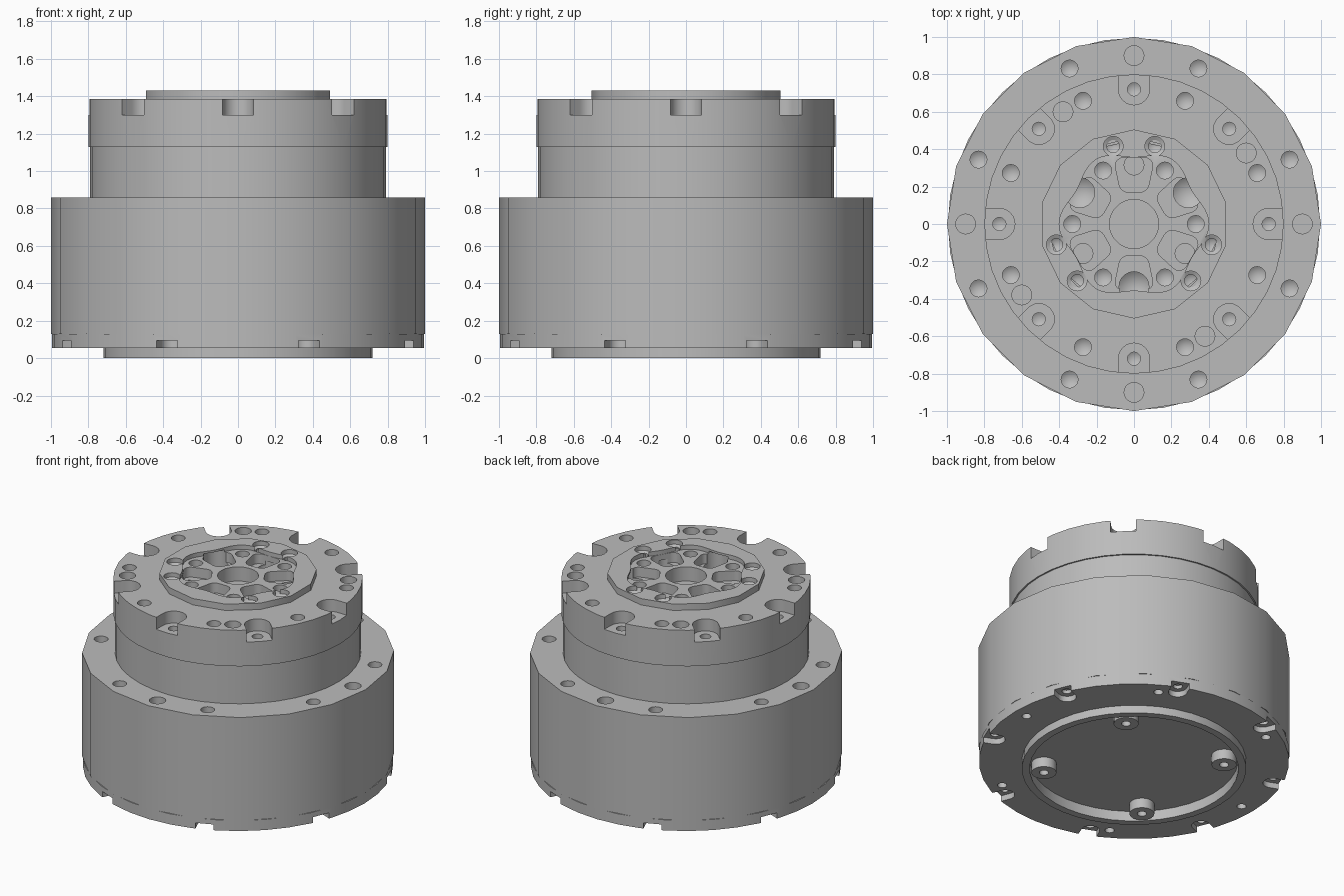
import bpy, bmesh, math
from math import cos, sin, radians, tau
from mathutils import Vector
from mathutils.geometry import convex_hull_2d

if "Cube" in bpy.data.objects:
    bpy.data.objects.remove(bpy.data.objects["Cube"])

metal = bpy.data.materials.new("machined grey")
metal.use_nodes = True
GREY = (0.5, 0.5, 0.5, 1)
metal.diffuse_color = GREY
metal.node_tree.nodes["Principled BSDF"].inputs["Base Color"].default_value = GREY


def polar(radius, degrees):
    a = radians(degrees)
    return Vector((radius * cos(a), radius * sin(a)))


def lathe(bm, profile, sides, centre=(0, 0), phase=0, closed=False):
    """Turn an (r, z) profile about a vertical axis."""
    rings = []
    for r, z in profile:
        count = sides if r > 0 else 1
        rings.append([bm.verts.new((centre[0] + r * cos(phase + tau * i / sides),
                                    centre[1] + r * sin(phase + tau * i / sides), z))
                      for i in range(count)])
    pairs = list(zip(rings, rings[1:]))
    if closed:
        pairs.append((rings[-1], rings[0]))
    for a, b in pairs:
        for i in range(sides):
            j = (i + 1) % sides
            loop = [a[i % len(a)], a[j % len(a)], b[j % len(b)], b[i % len(b)]]
            bm.faces.new(list(dict.fromkeys(loop)))


def prism(bm, outline, z0, z1):
    low = [bm.verts.new((p[0], p[1], z0)) for p in outline]
    high = [bm.verts.new((p[0], p[1], z1)) for p in outline]
    bm.faces.new(low[::-1])
    bm.faces.new(high)
    for i in range(len(low)):
        j = (i + 1) % len(low)
        bm.faces.new((low[i], low[j], high[j], high[i]))


def rounded(bm, discs, degrees, z0, z1):
    """Prism around discs given as (radial, sideways, radius)."""
    pts = []
    for u, v, r in discs:
        for i in range(24):
            x, y = u + r * cos(tau * i / 24), v + r * sin(tau * i / 24)
            pts.append(polar(x, degrees) + polar(y, degrees + 90))
    prism(bm, [pts[i] for i in convex_hull_2d(pts)], z0, z1)


def drill(bm, radius, reach, angles, start, end, tip=0.0):
    """Round holes on a bolt circle, with an optional conical tip."""
    for a in angles:
        lathe(bm, [(0, start), (radius, start), (radius, end), (0, end + tip)],
              20, polar(reach, a))


def finish(bm, name):
    bmesh.ops.recalc_face_normals(bm, faces=bm.faces[:])
    mesh = bpy.data.meshes.new(name)
    bm.to_mesh(mesh)
    bm.free()
    obj = bpy.data.objects.new(name, mesh)
    bpy.context.collection.objects.link(obj)
    mesh.materials.append(metal)
    return obj


def select(obj):
    bpy.ops.object.select_all(action='DESELECT')
    obj.select_set(True)
    bpy.context.view_layer.objects.active = obj


def cut(obj, bm):
    tool = finish(bm, "cutter")
    tool.hide_render = True
    mod = obj.modifiers.new("cut", 'BOOLEAN')
    mod.operation = 'DIFFERENCE'
    mod.solver = 'EXACT'
    mod.object = tool
    select(obj)
    bpy.ops.object.modifier_apply(modifier=mod.name)
    bpy.data.objects.remove(tool)


def turned(name, profile, sides, phase=0, closed=False):
    bm = bmesh.new()
    lathe(bm, profile, sides, phase=phase, closed=closed)
    return finish(bm, name)


quarters = range(0, 360, 90)
eighths = range(0, 360, 45)
sixths = range(0, 360, 60)
thirds = range(90, 450, 120)
half_eighths = [a + 22.5 for a in eighths]

# Main housing with bolt and pin holes in its shoulder
housing = turned("housing", [(0, .13), (1, .13), (1, .86), (0, .86)], 20)
bm = bmesh.new()
drill(bm, .045, .9, half_eighths, .9, .76, -.03)
drill(bm, .053, .9, quarters, .9, .78)
cut(housing, bm)

# Neck between housing and flange
neck = turned("neck", [(0, .86), (.79, .86), (.79, 1.13), (0, 1.13)], 40)

# Base plate with raised rim, edge notches and screw holes
base = turned("base_plate", [(0, .13), (.995, .13), (.995, .055), (.72, .055),
                             (.72, 0), (.67, 0), (.67, .07), (0, .07)], 40)
bm = bmesh.new()
for a in half_eighths:
    rounded(bm, [(.93, 0, .06), (1.1, 0, .06)], a, 0, .095)
drill(bm, .03, .9, sixths, .02, .11)
cut(base, bm)
bm = bmesh.new()
drill(bm, .03, .935, half_eighths, .08, .12)
cut(base, bm)

# Bosses inside the base recess
bm = bmesh.new()
for a in quarters:
    lathe(bm, [(.03, .07), (.08, .07), (.08, 0), (.03, 0)], 24,
          polar(.58, a + 45), closed=True)
bosses = finish(bm, "base_bosses")

# Flange ring with U-shaped notches
flange = turned("flange", [(.45, 1.13), (.8, 1.13), (.8, 1.385), (.45, 1.385)],
                40, closed=True)
bm = bmesh.new()
for a in eighths:
    rounded(bm, [(.72, 0, .083), (.9, 0, .083)], a, 1.30, 1.45)
drill(bm, .045, .713, half_eighths, 1.45, 1.29, -.03)
drill(bm, .053, .71, [a + 32.3 for a in quarters], 1.45, 1.30)
cut(flange, bm)
bm = bmesh.new()
drill(bm, .035, .72, eighths, 1.34, 1.22, -.02)
cut(flange, bm)

# Output hub with a lobed pocket
hub = turned("output_hub", [(0, 1.15), (.45, 1.15), (.45, 1.385), (.505, 1.385),
                            (.505, 1.43), (0, 1.43)], 14, radians(90))
bm = bmesh.new()
prism(bm, [polar(.378 + .022 * cos(radians(6 * a)), a) for a in range(0, 360, 4)],
      1.40, 1.5)
cut(hub, bm)

# Hub windows, centre bore and bolt circle
bm = bmesh.new()
for a in sixths:
    rounded(bm, [(.22, .03, .05), (.22, -.03, .05),
                 (.31, .055, .045), (.31, -.055, .045)], a + 30, 1.33, 1.5)
drill(bm, .132, 0, [0], 1.5, 1.30)
drill(bm, .045, .33, sixths, 1.5, 1.32, -.03)
cut(hub, bm)

# Counterbored rim screws, deep bores and pins in the windows
bm = bmesh.new()
for a in thirds:
    for side in (-15, 15):
        lathe(bm, [(0, 1.5), (.053, 1.5), (.053, 1.40), (.034, 1.39),
                   (.034, 1.33), (0, 1.31)], 20, polar(.43, a + side))
drill(bm, .08, .335, [a + 60 for a in thirds], 1.415, 1.28, -.06)
drill(bm, .053, .315, thirds, 1.36, 1.29)
cut(hub, bm)

for part in (housing, neck, base, bosses, flange, hub):
    select(part)
    bpy.ops.object.shade_smooth_by_angle(angle=radians(30))
